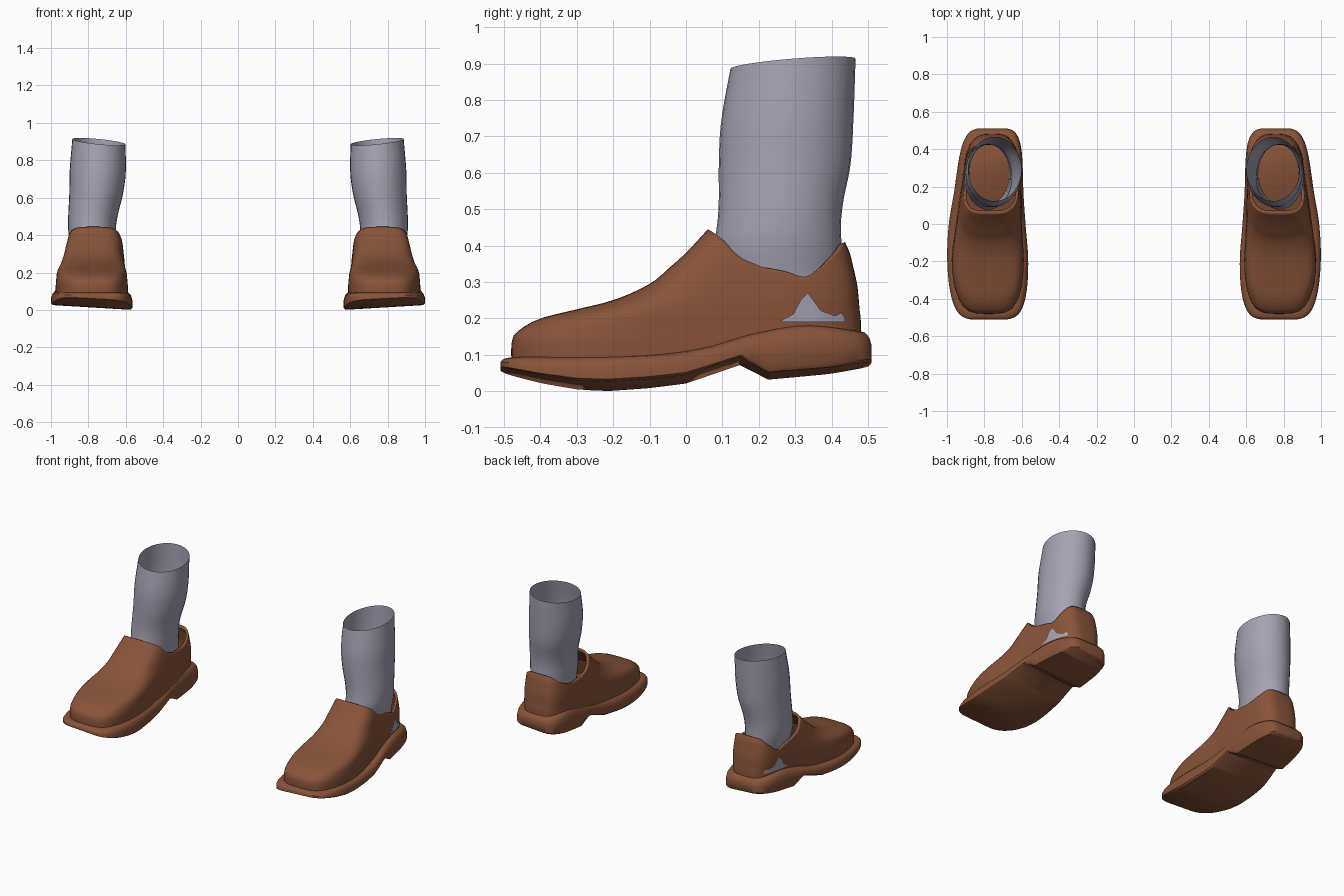
import bpy
import bmesh
from math import sin, cos, pi, radians, copysign

cube = bpy.data.objects.get("Cube")
if cube:
    bpy.data.objects.remove(cube, do_unlink=True)


def material(name, color):
    mat = bpy.data.materials.new(name)
    mat.use_nodes = True
    mat.diffuse_color = color
    mat.node_tree.nodes["Principled BSDF"].inputs["Base Color"].default_value = color
    return mat


leather = material("brown leather", (0.25, 0.088, 0.042, 1))
knit = material("grey knit", (0.38, 0.36, 0.45, 1))


def curve(table, key, smooth=True):
    """Interpolate rows of (key, value, ...) at a key; returns the values."""
    key = min(max(key, table[0][0]), table[-1][0])
    i = 0
    while i < len(table) - 2 and key > table[i + 1][0]:
        i += 1
    a, b = table[i], table[i + 1]
    before, after = table[max(i - 1, 0)], table[min(i + 2, len(table) - 1)]
    step = b[0] - a[0]
    t = (key - a[0]) / step
    result = []
    for n in range(1, len(a)):
        if not smooth:
            result.append(a[n] + (b[n] - a[n]) * t)
            continue
        m0 = (b[n] - before[n]) / (b[0] - before[0]) * step
        m1 = (after[n] - a[n]) / (after[0] - a[0]) * step
        d = b[n] - a[n]
        result.append(a[n] + t * (m0 + t * (3 * d - 2 * m0 - m1 + t * (m0 + m1 - 2 * d))))
    return result


def make(name, verts, faces, mat, side, closed=False, thickness=0):
    """Mesh object on the left (side 1) or mirrored to the right (side -1)."""
    mesh = bpy.data.meshes.new(name)
    mesh.from_pydata([(x * side, y, z) for x, y, z in verts], [],
                     [f if side > 0 else f[::-1] for f in faces])
    mesh.materials.append(mat)
    if closed:
        bm = bmesh.new()
        bm.from_mesh(mesh)
        bmesh.ops.recalc_face_normals(bm, faces=bm.faces)
        bm.to_mesh(mesh)
        bm.free()
    obj = bpy.data.objects.new(name, mesh)
    bpy.context.collection.objects.link(obj)
    bpy.ops.object.select_all(action="DESELECT")
    obj.select_set(True)
    bpy.context.view_layer.objects.active = obj
    bpy.ops.object.shade_smooth_by_angle(angle=radians(42))
    if thickness:
        mod = obj.modifiers.new("thickness", "SOLIDIFY")
        mod.thickness = thickness
        mod.offset = -1
    return obj


def ring_faces(rings, count):
    return [(r * count + j, r * count + (j + 1) % count,
             (r + 1) * count + (j + 1) % count, (r + 1) * count + j)
            for r in range(rings - 1) for j in range(count)]


# Sole: underside and top heights along the length, then centre and half width
SOLE_BOTTOM = [(-.51, .045), (-.4, .02), (-.3, .004), (-.22, 0), (-.1, .008), (0, .02),
               (.15, .07), (.23, .03), (.4, .045), (.51, .062)]
SOLE_TOP = [(-.51, .093), (-.1, .1), (.05, .118), (.2, .158), (.35, .18), (.51, .165)]
SOLE_WIDTH = [(-.51, .775, .205), (-.2, .782, .217), (0, .785, .205),
              (.2, .775, .183), (.51, .757, .168)]
SOLE_EDGE = [(.008, 0), (0, .1), (0, .55), (.006, .8), (.018, .95), (.032, 1)]


def build_sole(side):
    ys = [-.51 * cos(pi * k / 44) for k in range(45)]
    ys = sorted([y for y in ys if min(abs(y - .15), abs(y - .23)) > .012] + [.15, .23])
    last = 2 * len(ys) - 1
    verts = []
    for inset, level in SOLE_EDGE:
        for sign, row in ((1, ys), (-1, ys[::-1])):
            for y in row:
                centre, half = curve(SOLE_WIDTH, y)
                half *= (1 - abs(y / .51 * .995) ** 5) ** .2
                x = centre + sign * half * (1 - inset / .19)
                low = curve(SOLE_BOTTOM, y, False)[0] + .06 * (x - .57)
                high = curve(SOLE_TOP, y)[0]
                verts.append((x, y * (1 - inset / .51), low + (high - low) * level))
    faces = ring_faces(len(SOLE_EDGE), last + 1)
    top = (last + 1) * (len(SOLE_EDGE) - 1)
    for k in range(len(ys) - 1):
        strip = (k, k + 1, last - k - 1, last - k)
        faces += [strip[::-1], tuple(top + i for i in strip)]
    make("sole", verts, faces, leather, side, closed=True)


# Upper: front and back limits and narrowing by height, widths by length
UPPER_SPAN = [(.07, -.48, .482, 1), (.14, -.478, .482, 1), (.165, -.462, .481, .99),
              (.2, -.4, .48, .98), (.225, -.3, .477, .97), (.25, -.2, .475, .96),
              (.295, -.1, .47, .93), (.34, -.045, .46, .9), (.38, 0, .45, .87),
              (.41, .028, .437, .83), (.445, .06, .425, .77)]
UPPER_WIDTH = [(-.48, .777, .193), (-.2, .782, .195), (0, .776, .176),
               (.2, .762, .163), (.48, .757, .153)]
# Collar height from front (-1) to back (1): outer side, inner side
COLLAR = [(-1, .445, .445), (-.9, .438, .438), (-.62, .412, .41), (-.4, .38, .378),
          (-.1, .348, .348), (.3, .328, .338), (.5, .315, .345), (.75, .365, .372),
          (.95, .405, .405), (1, .41, .41)]
POWER = 3.6


def upper_point(u, s, z):
    """Point on the upper at height z; u runs front to back, s is signed width."""
    front, back, narrow = curve(UPPER_SPAN, z)
    y = (front + back) / 2 + u * (back - front) / 2
    centre, half = curve(UPPER_WIDTH, y)
    return centre + s * half * narrow, y, z


def build_upper(side, count=72, levels=30):
    verts = []
    for level in range(levels + 1):
        for j in range(count):
            a = 2 * pi * j / count
            u = -copysign(abs(cos(a)) ** (2 / POWER), cos(a))
            s = copysign(abs(sin(a)) ** (2 / POWER), sin(a))
            top = curve(COLLAR, u)[0 if s >= 0 else 1]
            base = curve(SOLE_TOP, u * .48)[0] - .03
            verts.append(upper_point(u, s, base + (top - base) * level / levels))
    make("shoe_upper", verts, ring_faces(levels + 1, count), leather, side, thickness=.015)


# Sock: x limits and y limits by height
SOCK = [(.17, .665, .88, .11, .435), (.3, .662, .887, .09, .425), (.4, .655, .905, .076, .428),
        (.45, .652, .909, .085, .425), (.52, .64, .907, .09, .432), (.62, .615, .902, .09, .452),
        (.74, .6, .9, .096, .46), (.9, .602, .886, .122, .466)]


def build_sock(side, count=32, levels=22):
    verts = []
    for level in range(levels + 1):
        t = level / levels
        z = .17 + .73 * t
        x0, x1, y0, y1 = curve(SOCK, z)
        for j in range(count):
            a = 2 * pi * j / count
            across, along = sin(a), -cos(a)
            slant = t ** 5 * (.014 * across + .014 * along)
            verts.append(((x0 + x1) / 2 + across * (x1 - x0) / 2,
                          (y0 + y1) / 2 + along * (y1 - y0) / 2, z + slant))
    make("sock", verts, ring_faces(levels + 1, count), knit, side)


# Sock patch showing on the outer heel
PATCH = [(.26, .193), (.295, .212), (.315, .25), (.335, .27), (.35, .25),
         (.37, .222), (.41, .207), (.428, .216), (.437, .2)]


def build_patch(side):
    verts = []
    for y, high in PATCH:
        for z in (.19, high):
            front, back, narrow = curve(UPPER_SPAN, z)
            u = (2 * y - front - back) / (back - front)
            x, _, _ = upper_point(u, (1 - abs(u) ** POWER) ** (1 / POWER), z)
            verts.append((x + .005, y, z))
    faces = [(i, i + 2, i + 3, i + 1) for i in range(0, len(verts) - 2, 2)]
    make("sock_patch", verts, faces, knit, side)


for side in (1, -1):
    build_sole(side)
    build_upper(side)
    build_sock(side)
    build_patch(side)
